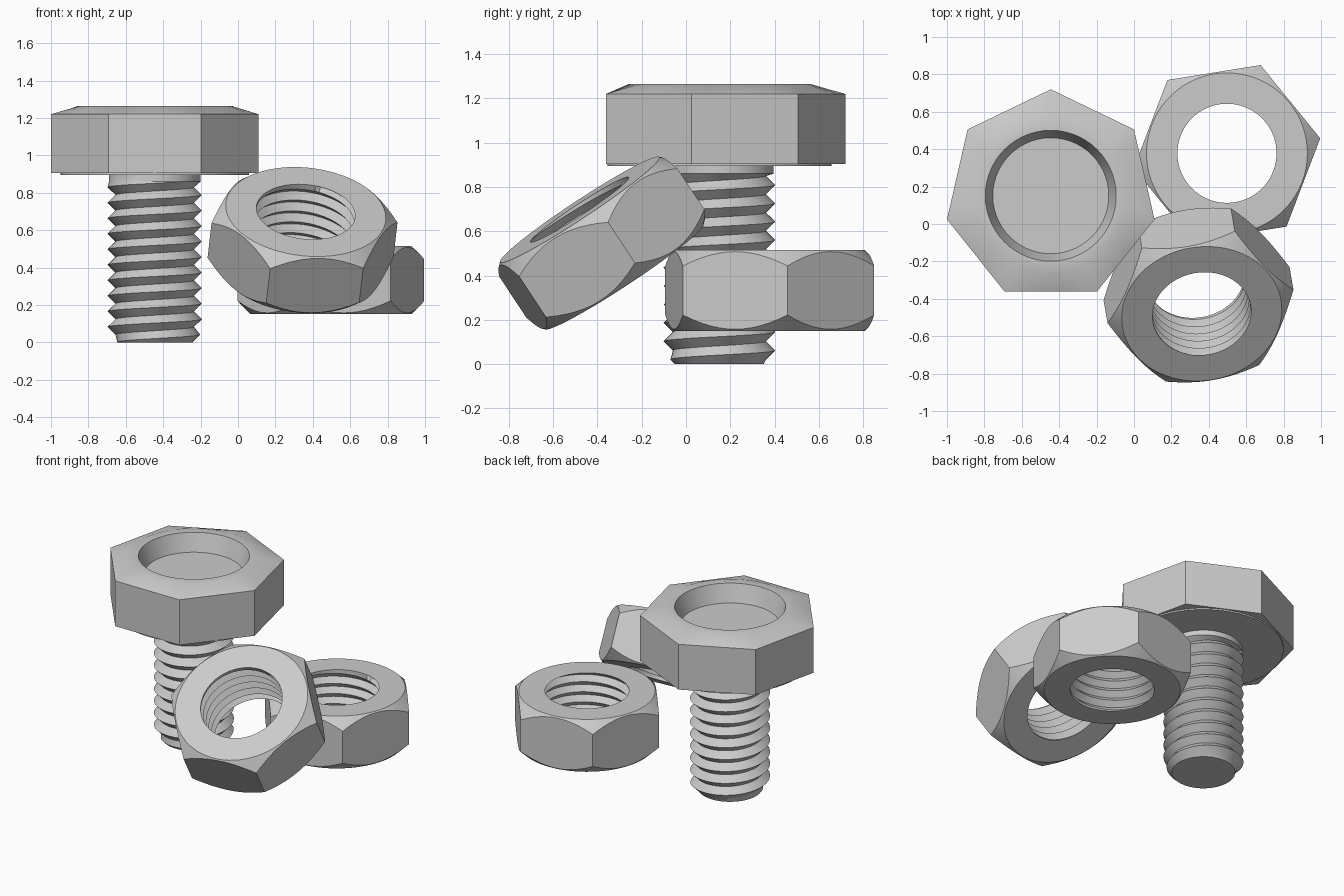
import bpy, bmesh
from math import pi, cos, radians
from mathutils import Matrix, Vector, Euler

if "Cube" in bpy.data.objects:
    bpy.data.objects.remove(bpy.data.objects["Cube"])

TAU = 2 * pi


def lathe(name, rings, segs, matrix, start=0.0):
    """Skin a stack of rings; each ring maps an angle to (radius, height)."""
    bm = bmesh.new()
    grid = []
    for ring in rings:
        row = []
        for i in range(segs + 1):
            t = TAU * i / segs
            r, z = ring(t)
            row.append(bm.verts.new(Matrix.Rotation(t + start, 3, 'Z') @ Vector((r, 0, z))))
        grid.append(row)
    for a, b in zip(grid, grid[1:]):
        for i in range(segs):
            bm.faces.new((a[i], a[i + 1], b[i + 1], b[i]))
    bmesh.ops.remove_doubles(bm, verts=bm.verts, dist=0.0004)
    bmesh.ops.recalc_face_normals(bm, faces=bm.faces)
    mesh = bpy.data.meshes.new(name)
    bm.to_mesh(mesh)
    bm.free()
    ob = bpy.data.objects.new(name, mesh)
    bpy.context.collection.objects.link(ob)
    ob.matrix_world = matrix
    bpy.ops.object.select_all(action='DESELECT')
    ob.select_set(True)
    bpy.context.view_layer.objects.active = ob
    bpy.ops.object.shade_smooth_by_angle(angle=radians(25))
    return ob


def circle(r, z):
    return lambda t: (r, z)


def polygon(sides, corner, height):
    """Flat-sided ring; height is a function of the radius."""
    def ring(t):
        w = TAU / sides
        r = corner * cos(w / 2) / cos(t % w - w / 2)
        return r, height(r)
    return ring


def thread(z0, z1, pitch, crest, root, limit):
    """Helical rows alternating crest and root, clamped to z0..z1."""
    def row(j):
        def ring(t):
            z = z0 + pitch * (j / 2 - 1 + t / TAU)
            z = min(max(z, z0), z1)
            return limit(z, crest if j % 2 else root), z
        return ring
    return [row(j) for j in range(int(2 * (z1 - z0) / pitch) + 5)]


# Bolt head: seven sides, bevelled to a round rim with a recess, washer face below
bolt_at = Matrix.Translation((-0.445, 0.151, 0))
lathe("bolt_head", [
    circle(0, 0.895), circle(0.505, 0.895), circle(0.505, 0.905),
    polygon(7, 0.569, lambda r: 0.905), polygon(7, 0.569, lambda r: 1.22),
    circle(0.41, 1.265), circle(0.35, 1.265), circle(0.31, 1.145), circle(0, 1.145),
], 56, bolt_at, pi / 2)


# Bolt shank: tapered tip, thread and short plain neck
def shank_limit(z, r):
    return 0.245 if z >= 0.859 else min(r, 0.2 + z)


lathe("bolt_shank", [circle(0, 0)]
      + thread(0, 0.86, 0.083, 0.252, 0.21, shank_limit)
      + [circle(0.245, 0.90), circle(0, 0.90)], 64, bolt_at)


# Hex nuts: conical chamfers on both ends and a threaded hole
def nut(name, matrix, spin):
    h, face, hole = 0.182, 0.43, 0.265

    def hole_limit(z, r):
        return hole if abs(z) > h - 0.001 else r

    def edge(sign):
        return polygon(6, 0.505, lambda r: sign * (h - (r - face) * 0.95))

    bore = thread(-h, h, 0.07, hole, 0.298, hole_limit)
    rings = [circle(hole, -h), circle(face, -h), edge(-1), edge(1),
             circle(face, h), circle(hole, h)] + bore[::-1]
    return lathe(name, rings, 72, matrix, radians(spin))


nut("flat_nut", Matrix.Translation((0.497, 0.378, 0.333)), 9.1)
tilt = Euler((radians(33.8), 0, radians(9.8))).to_matrix().to_4x4()
nut("leaning_nut", Matrix.Translation((0.345, -0.38, 0.547)) @ tilt, 0.4)
